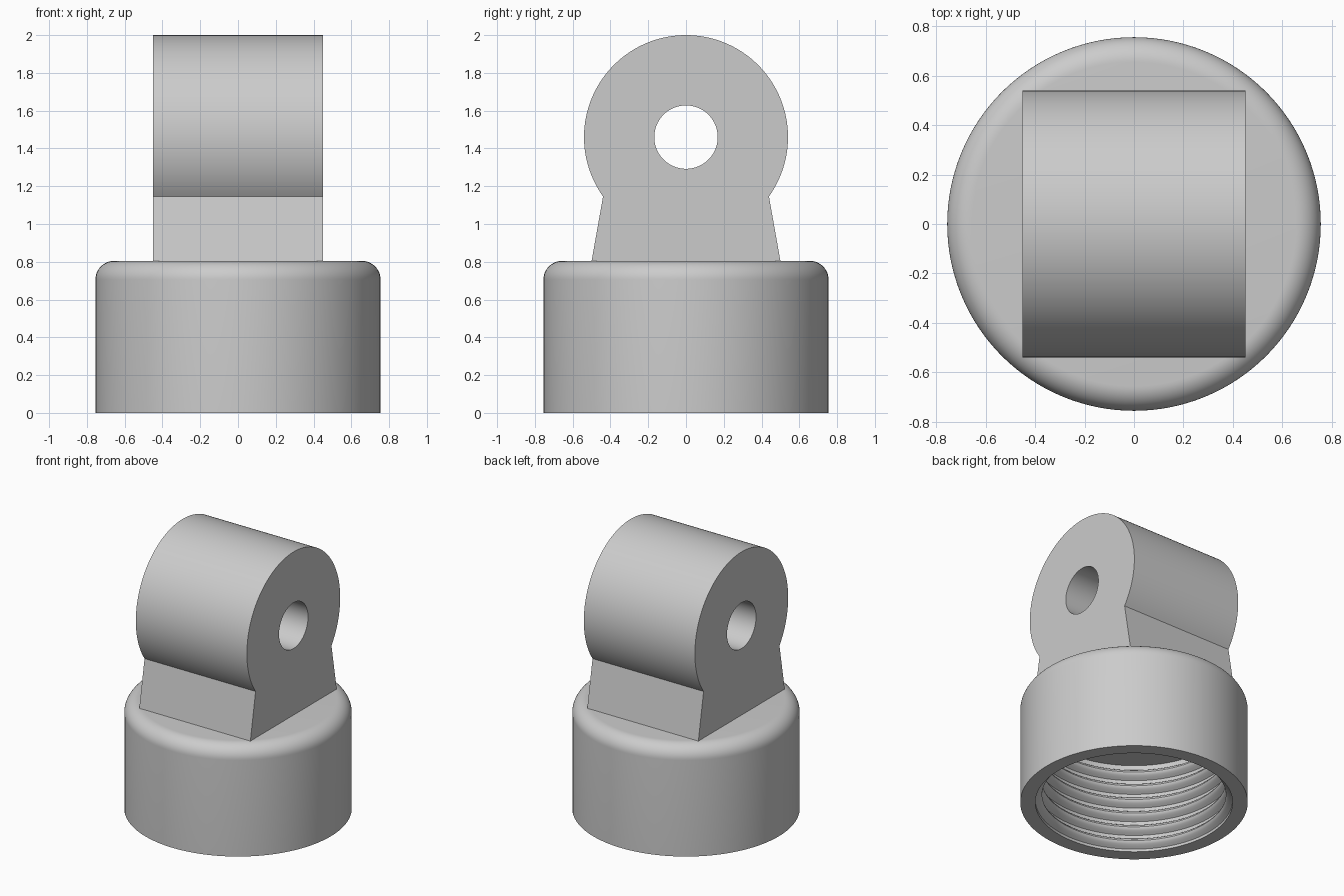
import bpy
import bmesh
from math import sin, cos, pi, radians, asin, atan2

if "Cube" in bpy.data.objects:
    bpy.data.objects.remove(bpy.data.objects["Cube"])

grey = bpy.data.materials.new("plain grey")
grey.use_nodes = True
colour = (0.6, 0.6, 0.6, 1)
grey.diffuse_color = colour
grey.node_tree.nodes["Principled BSDF"].inputs["Base Color"].default_value = colour


def finish(obj, angle):
    obj.data.materials.clear()
    obj.data.materials.append(grey)
    bpy.ops.object.select_all(action='DESELECT')
    obj.select_set(True)
    bpy.context.view_layer.objects.active = obj
    bpy.ops.object.shade_smooth_by_angle(angle=radians(angle))


def lathe(name, profile, steps=128):
    bm = bmesh.new()
    verts = [bm.verts.new((r, 0, z)) for r, z in profile]
    edges = [bm.edges.new(pair) for pair in zip(verts, verts[1:])]
    bmesh.ops.spin(bm, geom=verts + edges, axis=(0, 0, 1), cent=(0, 0, 0),
                   angle=2 * pi, steps=steps)
    bmesh.ops.remove_doubles(bm, verts=bm.verts, dist=0.0001)
    bmesh.ops.recalc_face_normals(bm, faces=bm.faces)
    mesh = bpy.data.meshes.new(name)
    bm.to_mesh(mesh)
    bm.free()
    obj = bpy.data.objects.new(name, mesh)
    bpy.context.collection.objects.link(obj)
    return obj


# Hollow round cap: filleted top outside, rounded thread ridges inside
RADIUS, TOP, FILLET = 0.755, 0.805, 0.1
BORE, RIDGE, PITCH, CEILING = 0.655, 0.045, 0.105, 0.66
profile = [(0, TOP)]
for i in range(13):
    a = pi / 2 * (1 - i / 12)
    profile.append((RADIUS - FILLET + FILLET * cos(a), TOP - FILLET + FILLET * sin(a)))
profile += [(RADIUS, 0), (BORE, 0)]
for turn in range(6):
    base = 0.02 + turn * PITCH
    for i in range(9):
        t = i / 8
        profile.append((BORE - RIDGE * sin(pi * t), base + 0.08 * t))
profile += [(BORE, CEILING), (0, CEILING)]
finish(lathe("threaded_cap", profile), 35)

# Lug: round eye on a tapered neck, pierced by a pin hole
EYE_Z, EYE_R, HOLE_R, HALF_WIDTH = 1.46, 0.54, 0.168, 0.45
start = atan2(1.145 - EYE_Z, 0.44)
outline = [(-0.513, 0.73), (0.513, 0.73)]
for i in range(97):
    a = start + (pi - 2 * start) * i / 96
    outline.append((EYE_R * cos(a), EYE_Z + EYE_R * sin(a)))
hole = [(HOLE_R * cos(2 * pi * i / 64), EYE_Z + HOLE_R * sin(2 * pi * i / 64))
        for i in range(64)]

curve = bpy.data.curves.new("pin_lug", 'CURVE')
curve.dimensions = '2D'
curve.fill_mode = 'BOTH'
curve.extrude = HALF_WIDTH
for points in (outline, hole):
    spline = curve.splines.new('POLY')
    spline.points.add(len(points) - 1)
    for point, (y, z) in zip(spline.points, points):
        point.co = (y, z, 0, 1)
    spline.use_cyclic_u = True
lug = bpy.data.objects.new("pin_lug", curve)
lug.rotation_euler = (pi / 2, 0, pi / 2)
bpy.context.collection.objects.link(lug)
bpy.ops.object.select_all(action='DESELECT')
lug.select_set(True)
bpy.context.view_layer.objects.active = lug
bpy.ops.object.convert(target='MESH')
lug = bpy.context.object

# Weld the caps to the walls
bm = bmesh.new()
bm.from_mesh(lug.data)
bmesh.ops.remove_doubles(bm, verts=bm.verts, dist=0.0001)
bmesh.ops.recalc_face_normals(bm, faces=bm.faces)
bm.to_mesh(lug.data)
bm.free()
finish(lug, 30)
